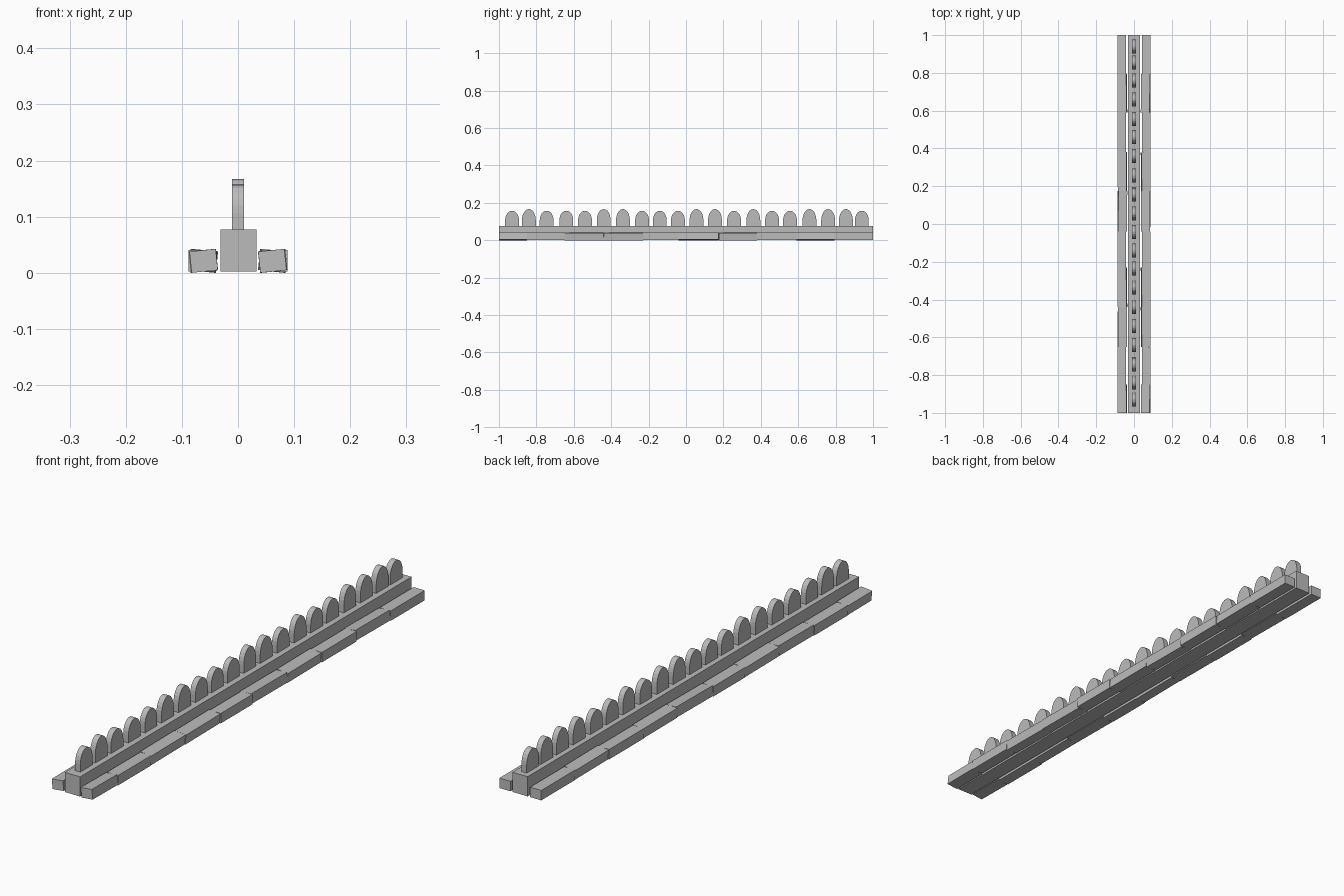
import bpy, bmesh, math
from mathutils import Matrix, Vector

cube = bpy.data.objects.get("Cube")
if cube:
    bpy.data.objects.remove(cube, do_unlink=True)

stone = bpy.data.materials.new("grey_stone")
stone.use_nodes = True
colour = (0.5, 0.5, 0.5, 1)
stone.diffuse_color = colour
stone.node_tree.nodes["Principled BSDF"].inputs["Base Color"].default_value = colour


def finish(name, bm):
    bmesh.ops.recalc_face_normals(bm, faces=bm.faces)
    mesh = bpy.data.meshes.new(name)
    bm.to_mesh(mesh)
    bm.free()
    mesh.materials.append(stone)
    obj = bpy.data.objects.new(name, mesh)
    bpy.context.collection.objects.link(obj)
    return obj


def box(name, centre, size, roll=0, yaw=0):
    bm = bmesh.new()
    turn = Matrix.Rotation(yaw, 4, 'Z') @ Matrix.Rotation(roll, 4, 'Y')
    bmesh.ops.create_cube(bm, size=1, matrix=Matrix.Translation(centre) @ turn
                          @ Matrix.Diagonal((*size, 1)))
    return finish(name, bm)


def crest(name, y, top, base=0.084, half=0.037, thick=0.022):
    # Upright rounded tile: short straight sides and an arched top
    spring = base + 0.03
    outline = [(y - half, base), (y + half, base)]
    for i in range(13):
        a = math.pi * i / 12
        outline.append((y + half * math.cos(a), spring + (top - spring) * math.sin(a)))
    bm = bmesh.new()
    face = bm.faces.new([bm.verts.new((-thick / 2, p, z)) for p, z in outline])
    ext = bmesh.ops.extrude_face_region(bm, geom=[face])
    verts = [v for v in ext["geom"] if isinstance(v, bmesh.types.BMVert)]
    bmesh.ops.translate(bm, verts=verts, vec=Vector((thick, 0, 0)))
    return finish(name, bm)


# Central ridge beam
box("ridge_beam", (0.001, 0, 0.047), (0.064, 2, 0.075))

# Row of arched crest tiles, some slightly taller
centres = [-.93, -.84, -.745, -.64, -.54, -.44, -.337, -.235, -.14, -.043,
           .056, .155, .257, .36, .46, .556, .66, .76, .855, .94]
tall = {1, 5, 6, 10, 11, 13, 16, 17, 18}
for i, y in enumerate(centres):
    crest(f"crest_tile_{i + 1}", y, 0.174 if i in tall else 0.165)

# Uneven side slabs: joints shared by both sides, each slab rolled a little
joints = [-1, -.85, -.65, -.44, -.23, -.04, .175, .38, .59, .795, 1]
tilt = {"left": [-1, 0, 1, 1, 0, -.5, 1, 0, -1, 0],
        "right": [1, 0, -.5, 1, 0, -1, .5, 0, 1, 0]}
for side, sign in (("left", 1), ("right", -1)):
    for i, roll in enumerate(tilt[side]):
        y0, y1 = joints[i], joints[i + 1]
        x = sign * (0.062 if roll else 0.065)
        box(f"{side}_slab_{i + 1}", (x, (y0 + y1) / 2, 0.0285),
            (0.047, y1 - y0, 0.038), sign * roll * math.radians(6),
            roll * math.radians(0.6))

# Rest the model on the ground
bpy.context.view_layer.update()
low = min((o.matrix_world @ v.co).z for o in bpy.data.objects if o.type == 'MESH'
          for v in o.data.vertices)
for o in bpy.data.objects:
    if o.type == 'MESH':
        o.location.z -= low
